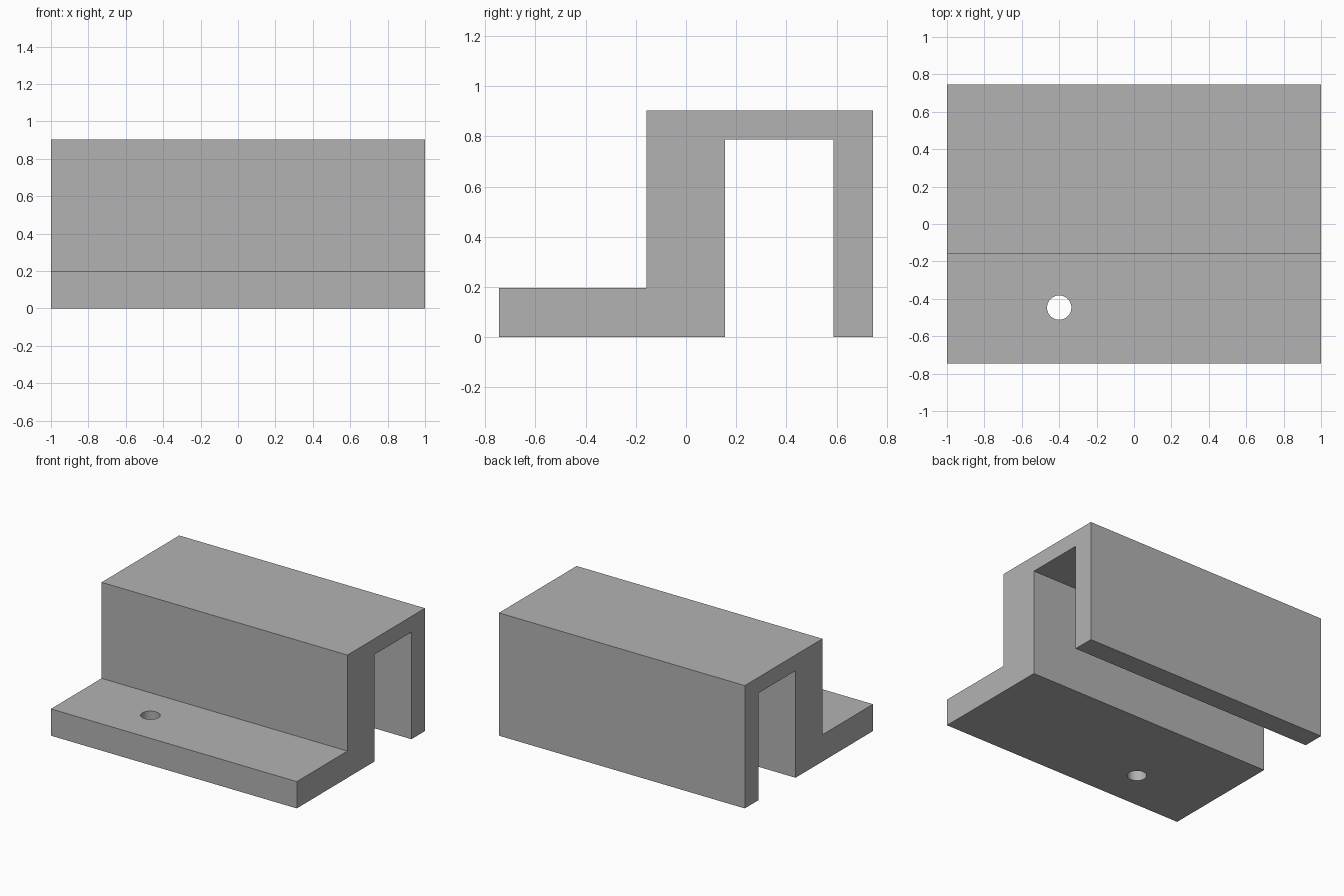
import bpy
import bmesh
from math import radians

cube = bpy.data.objects.get("Cube")
if cube:
    bpy.data.objects.remove(cube, do_unlink=True)

# Plain grey material
grey = bpy.data.materials.new("plain grey")
grey.use_nodes = True
color = (0.45, 0.45, 0.45, 1)
grey.diffuse_color = color
grey.node_tree.nodes["Principled BSDF"].inputs["Base Color"].default_value = color


def extrude_profile(name, profile, half_width):
    """Sweep a closed (y, z) profile along x."""
    bm = bmesh.new()
    face = bm.faces.new([bm.verts.new((-half_width, y, z)) for y, z in profile])
    result = bmesh.ops.extrude_face_region(bm, geom=[face])
    moved = [v for v in result["geom"] if isinstance(v, bmesh.types.BMVert)]
    bmesh.ops.translate(bm, verts=moved, vec=(2 * half_width, 0, 0))
    bmesh.ops.recalc_face_normals(bm, faces=bm.faces)
    mesh = bpy.data.meshes.new(name)
    bm.to_mesh(mesh)
    bm.free()
    mesh.materials.append(grey)
    obj = bpy.data.objects.new(name, mesh)
    bpy.context.collection.objects.link(obj)
    return obj


# Hook-shaped bracket: flange, thick wall, top and thin back lip
bracket = extrude_profile("bracket", [
    (-0.745, 0), (0.155, 0), (0.155, 0.787), (0.587, 0.787), (0.587, 0),
    (0.745, 0), (0.745, 0.903), (-0.157, 0.903), (-0.157, 0.197), (-0.745, 0.197),
], 1)

# Screw hole through the flange
bpy.ops.mesh.primitive_cylinder_add(
    vertices=48, radius=0.065, depth=0.6, location=(-0.4, -0.447, 0.1))
cutter = bpy.context.object
cutter.name = "screw_hole_cutter"
cutter.hide_render = True
cutter.data.materials.append(grey)

hole = bracket.modifiers.new("screw_hole", "BOOLEAN")
hole.operation = "DIFFERENCE"
hole.solver = "EXACT"
hole.object = cutter

bpy.ops.object.select_all(action="DESELECT")
bracket.select_set(True)
bpy.context.view_layer.objects.active = bracket
bpy.ops.object.modifier_apply(modifier=hole.name)
bpy.data.objects.remove(cutter, do_unlink=True)
bpy.ops.object.shade_smooth_by_angle(angle=radians(30))
